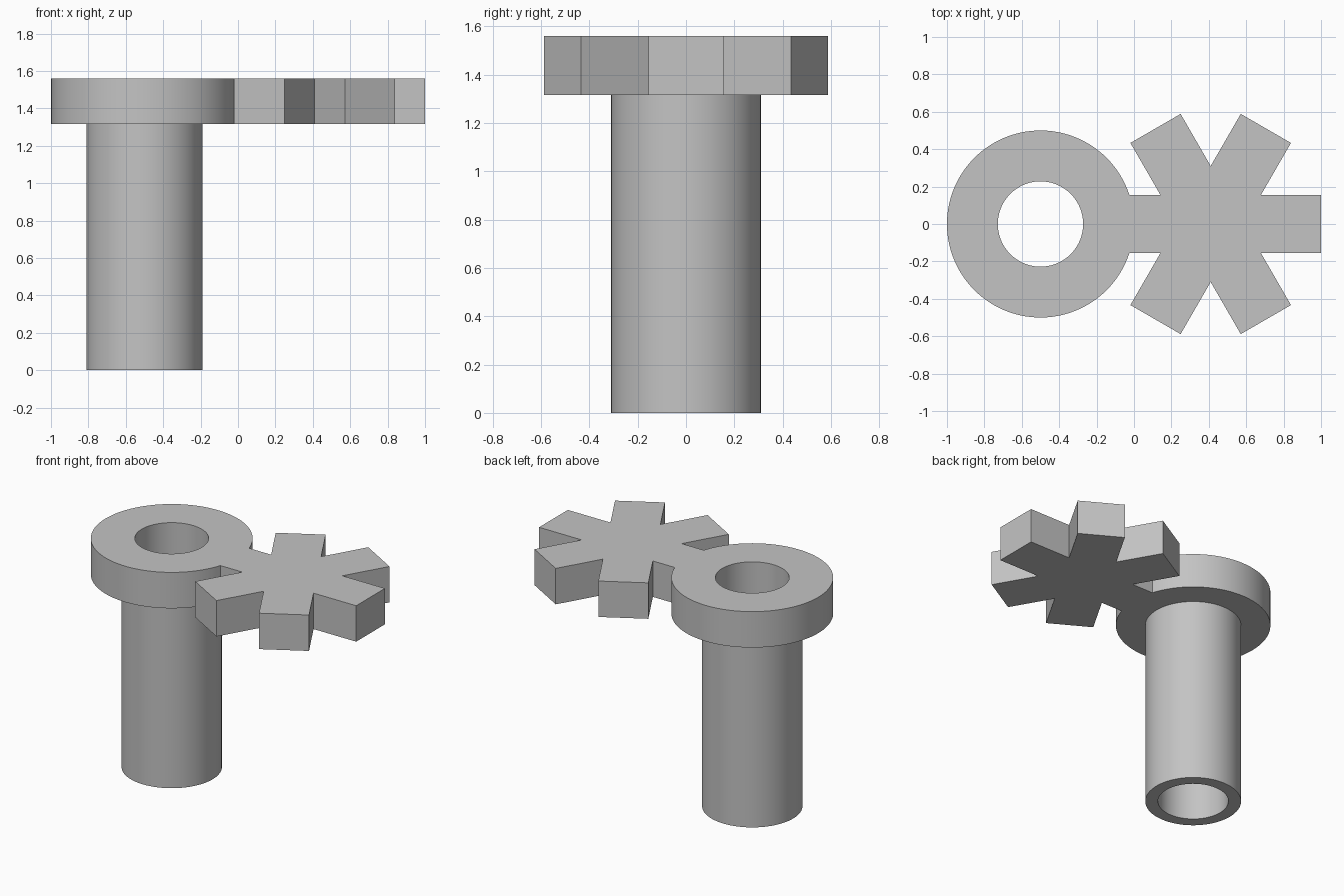
import bpy
import bmesh
import math
from mathutils import Vector

default = bpy.data.objects.get("Cube")
if default:
    bpy.data.objects.remove(default, do_unlink=True)

SEGMENTS = 96
RING_X, RING_R, BORE_R, SHANK_R = -0.5, 0.5, 0.228, 0.31
STAR_X, ARM_LENGTH, ARM_HALF = 0.41, 0.59, 0.155
PLATE_BOTTOM, PLATE_TOP = 1.315, 1.56


def polar(cx, radius, angle):
    return Vector((cx + radius * math.cos(angle), radius * math.sin(angle)))


def circle(radius):
    return [polar(RING_X, radius, math.tau * i / SEGMENTS) for i in range(SEGMENTS)]


def plate_outline():
    """Round flange joined to a six-armed star by the star's sixth arm."""
    points = []
    notch = 2 * ARM_HALF
    for degrees in range(-120, 121, 60):
        a = math.radians(degrees)
        along = Vector((math.cos(a), math.sin(a)))
        side = Vector((-along.y, along.x)) * ARM_HALF
        tip = Vector((STAR_X, 0)) + along * ARM_LENGTH
        points += [polar(STAR_X, notch, a - math.pi / 6), tip - side, tip + side]
    points.append(polar(STAR_X, notch, math.radians(150)))
    start = math.asin(ARM_HALF / RING_R)
    sweep = math.tau - 2 * start
    points += [polar(RING_X, RING_R, start + sweep * i / SEGMENTS)
               for i in range(SEGMENTS + 1)]
    return points


def edge_loop(bm, points, z):
    verts = [bm.verts.new((p.x, p.y, z)) for p in points]
    return [bm.edges.new((v, verts[i - 1])) for i, v in enumerate(verts)]


def wall(bm, points, z0, z1):
    """Vertical wall along a closed outline; returns its lower and upper edges."""
    low = edge_loop(bm, points, z0)
    made = bmesh.ops.extrude_edge_only(bm, edges=low)["geom"]
    verts = [g for g in made if isinstance(g, bmesh.types.BMVert)]
    bmesh.ops.translate(bm, verts=verts, vec=(0, 0, z1 - z0))
    high = [g for g in made if isinstance(g, bmesh.types.BMEdge)
            and all(v in set(verts) for v in g.verts)]
    return low, high


def cap(bm, outer, inner):
    bmesh.ops.triangle_fill(bm, edges=outer + inner, use_beauty=True, normal=(0, 0, 1))


# One solid: star plate and flange on a hollow shank
bm = bmesh.new()
plate_low, plate_high = wall(bm, plate_outline(), PLATE_BOTTOM, PLATE_TOP)
shank_low, shank_high = wall(bm, circle(SHANK_R), 0, PLATE_BOTTOM)
bore_low, bore_high = wall(bm, circle(BORE_R), 0, PLATE_TOP)
cap(bm, plate_high, bore_high)
cap(bm, plate_low, shank_high)
cap(bm, shank_low, bore_low)
bmesh.ops.recalc_face_normals(bm, faces=bm.faces[:])

mesh = bpy.data.meshes.new("star_plate_with_shank")
bm.to_mesh(mesh)
bm.free()
body = bpy.data.objects.new("star_plate_with_shank", mesh)
bpy.context.collection.objects.link(body)

# Plain grey
GREY = (0.55, 0.55, 0.55, 1)
grey = bpy.data.materials.new("plain grey")
grey.use_nodes = True
grey.diffuse_color = GREY
for node in grey.node_tree.nodes:
    if node.type == "BSDF_PRINCIPLED":
        node.inputs["Base Color"].default_value = GREY
mesh.materials.append(grey)

# Smooth round walls, crisp corners
bpy.ops.object.select_all(action="DESELECT")
body.select_set(True)
bpy.context.view_layer.objects.active = body
bpy.ops.object.shade_smooth_by_angle(angle=math.radians(25))
